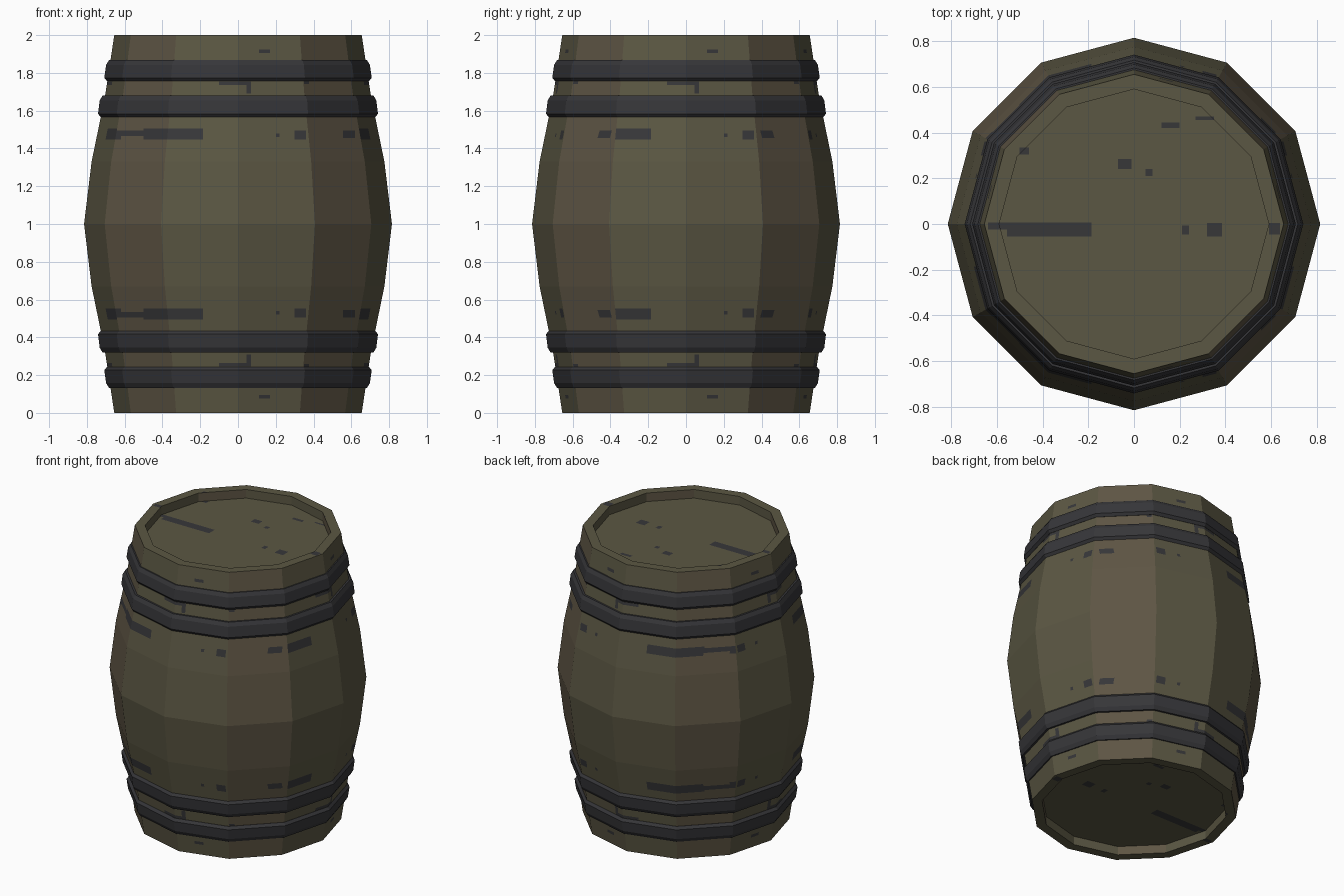
import bpy, bmesh, math
from mathutils import Vector

if "Cube" in bpy.data.objects:
    bpy.data.objects.remove(bpy.data.objects["Cube"])

SIDES = 12


def material(name, r, g, b):
    # sRGB bytes to linear diffuse colour
    def lin(c):
        c /= 255
        return c / 12.92 if c <= 0.04045 else ((c + 0.055) / 1.055) ** 2.4
    m = bpy.data.materials.new(name)
    m.diffuse_color = (lin(r), lin(g), lin(b), 1)
    m.use_nodes = True
    m.node_tree.nodes["Principled BSDF"].inputs["Base Color"].default_value = m.diffuse_color
    return m


WOOD = material("olive_wood", 91, 87, 67)
BROWN = material("brown_wood", 94, 85, 68)
STAIN = material("dark_stain", 55, 55, 57)
IRON = material("dark_iron", 54, 54, 57)


def lathe(profile, closed):
    # turn an (r, z) profile into a 12-sided solid
    bm = bmesh.new()
    rings = [[bm.verts.new((r * math.cos(a), r * math.sin(a), z))
              for a in (2 * math.pi * i / SIDES for i in range(SIDES))]
             for r, z in profile]
    pairs = list(zip(rings, rings[1:]))
    if closed:
        pairs.append((rings[-1], rings[0]))
    else:
        bm.faces.new(rings[0])
        bm.faces.new(rings[-1])
    for a, b in pairs:
        for i in range(SIDES):
            j = (i + 1) % SIDES
            bm.faces.new((a[i], a[j], b[j], b[i]))
    bmesh.ops.recalc_face_normals(bm, faces=bm.faces[:])
    return bm


def finish(bm, name, mats):
    me = bpy.data.meshes.new(name)
    bm.to_mesh(me)
    bm.free()
    for m in mats:
        me.materials.append(m)
    ob = bpy.data.objects.new(name, me)
    bpy.context.collection.objects.link(ob)
    return ob


# Stains on the staves: (u0, u1, z0, z1), repeated on every side and mirrored in z
SIDE = [(-0.50, -0.185, 1.448, 1.506), (-0.62, -0.50, 1.465, 1.495),
        (-0.68, -0.62, 1.448, 1.495), (0.20, 0.22, 1.46, 1.48),
        (0.30, 0.36, 1.448, 1.495), (0.555, 0.62, 1.455, 1.495),
        (-0.10, 0.07, 1.735, 1.755), (0.045, 0.07, 1.69, 1.755),
        (0.35, 0.375, 1.74, 1.757), (0.11, 0.17, 1.905, 1.925)]
# Stains on the lids: (x0, x1, y0, y1)
LID = [(-0.555, -0.185, -0.055, 0.007), (-0.64, -0.555, -0.025, 0.007),
       (0.21, 0.24, -0.045, -0.006), (0.32, 0.385, -0.055, 0.004),
       (0.12, 0.20, 0.42, 0.445), (0.27, 0.35, 0.455, 0.47),
       (-0.50, -0.46, 0.305, 0.335), (-0.07, -0.01, 0.24, 0.285),
       (0.05, 0.08, 0.21, 0.24), (0.59, 0.64, -0.045, 0.004)]

# Barrel body with recessed lids
half = [(0.59, 0.06), (0.59, 0.0), (0.655, 0.0), (0.705, 0.33), (0.775, 0.67)]
bm = lathe(half + [(0.815, 1.0)] + [(r, 2 - z) for r, z in reversed(half)], False)


def cut(axis, values, keep):
    # slice the faces chosen by keep at each value along the axis
    n = Vector([float(i == axis) for i in range(3)])
    for v in sorted(set(values)):
        faces = [f for f in bm.faces if keep(f)]
        geom = set(faces)
        for f in faces:
            geom.update(f.edges)
            geom.update(f.verts)
        bmesh.ops.bisect_plane(bm, geom=list(geom), dist=1e-5, plane_co=n * v, plane_no=n)
        bm.normal_update()


def is_lid(f):
    return abs(f.normal.z) > 0.7


def is_y_side(f):
    return not is_lid(f) and abs(f.normal.x) > 1.5 * abs(f.normal.y)


def is_x_side(f):
    return not is_lid(f) and not is_y_side(f)


bm.normal_update()
us = [v for s in SIDE for v in s[:2]]
zs = [v for s in SIDE for v in s[2:]]
cut(0, us, is_x_side)
cut(1, us, is_y_side)
cut(2, zs + [2 - z for z in zs], lambda f: not is_lid(f))
cut(0, [v for s in LID for v in s[:2]], is_lid)
cut(1, [v for s in LID for v in s[2:]], is_lid)

# Colour by direction and stain position
for f in bm.faces:
    c = f.calc_center_median()
    if is_lid(f):
        marks, u, v = LID, c.x, c.y
    else:
        marks, u, v = SIDE, (c.y if is_y_side(f) else c.x), 1 + abs(c.z - 1)
    diagonal = is_x_side(f) and abs(f.normal.x) > 0.6 * abs(f.normal.y)
    f.material_index = 1 if diagonal else 0
    if any(a < u < b and p < v < q for a, b, p, q in marks):
        f.material_index = 2
bmesh.ops.dissolve_limit(bm, angle_limit=0.005, verts=bm.verts[:], edges=bm.edges[:],
                         delimit={'MATERIAL'})
finish(bm, "barrel_body", [WOOD, BROWN, STAIN])

# Iron hoops, chamfered, mirrored top and bottom
for name, z0, z1, r0, r1 in (("outer_hoop", 1.756, 1.868, 0.708, 0.698),
                             ("inner_hoop", 1.565, 1.68, 0.741, 0.732)):
    prof = [(0.64, z0), (r0 - 0.015, z0), (r0, z0 + 0.018),
            (r1, z1 - 0.025), (r1 - 0.015, z1), (0.64, z1)]
    finish(lathe(prof, True), "upper_" + name, [IRON])
    finish(lathe([(r, 2 - z) for r, z in prof], True), "lower_" + name, [IRON])
